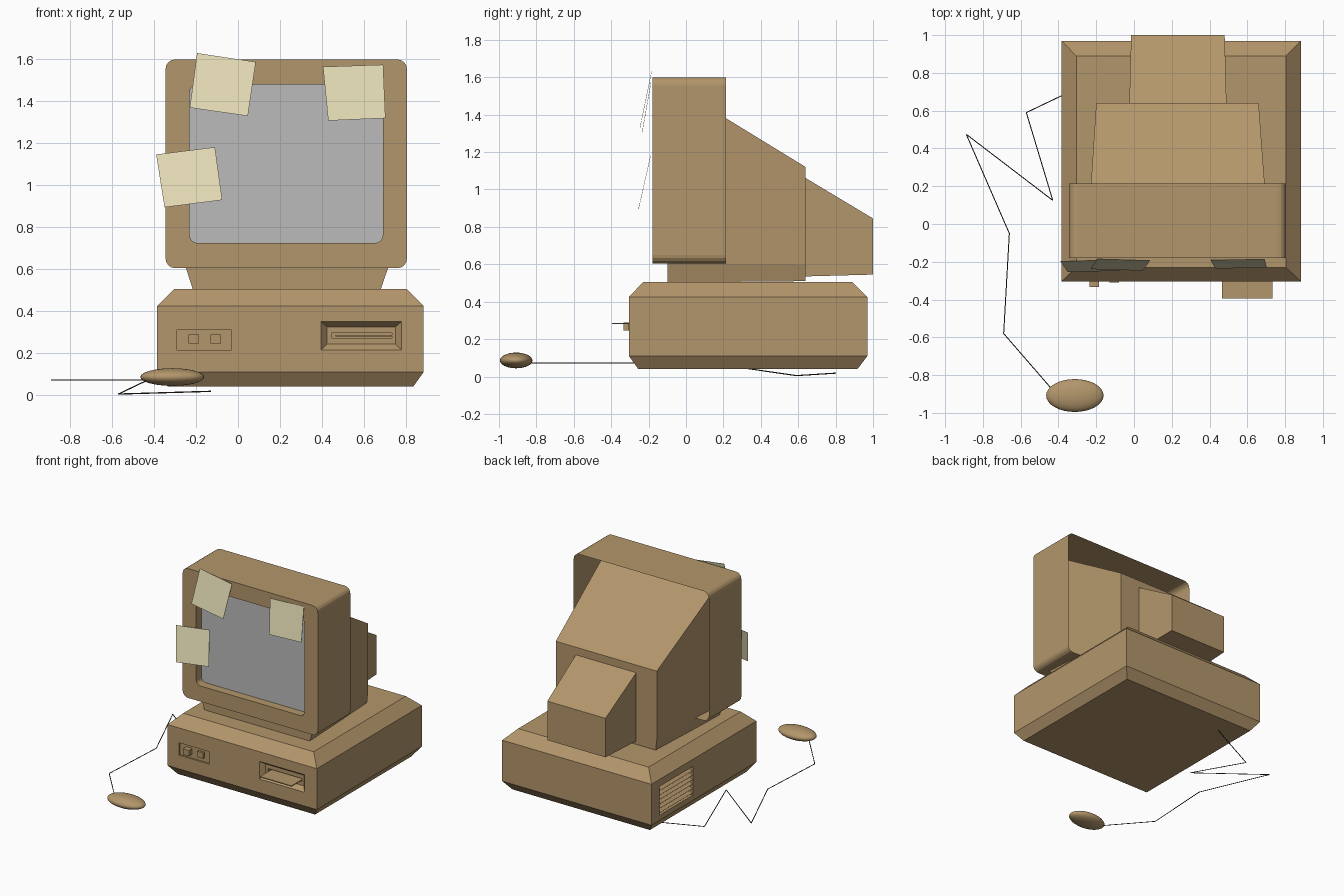
import bpy, bmesh, math
from mathutils import Vector, Matrix

if "Cube" in bpy.data.objects:
    bpy.data.objects.remove(bpy.data.objects["Cube"])


def material(name, rgb):
    m = bpy.data.materials.new(name)
    m.diffuse_color = (*rgb, 1)
    m.use_nodes = True
    m.node_tree.nodes["Principled BSDF"].inputs["Base Color"].default_value = m.diffuse_color
    return m


TAN = material("tan plastic", (0.45, 0.305, 0.147))
GREY = material("screen grey", (0.5, 0.5, 0.5))
PAPER = material("pale yellow paper", (0.79, 0.72, 0.47))
DARK = material("dark cord", (0.06, 0.055, 0.05))


def add_object(name, bm, *mats):
    me = bpy.data.meshes.new(name)
    bm.to_mesh(me)
    bm.free()
    ob = bpy.data.objects.new(name, me)
    bpy.context.collection.objects.link(ob)
    for m in mats:
        me.materials.append(m)
    return ob


def loft(name, rings, mats=(TAN,), start=True, end_mat=0):
    """Skin rings of points; rings run counter-clockwise seen from the last one."""
    bm = bmesh.new()
    vs = [[bm.verts.new(p) for p in r] for r in rings]
    n = len(vs[0])
    for a, b in zip(vs, vs[1:]):
        for i in range(n):
            j = (i + 1) % n
            bm.faces.new((a[i], a[j], b[j], b[i]))
    if start:
        bm.faces.new(vs[0][::-1])
    bm.faces.new(vs[-1]).material_index = end_mat
    return add_object(name, bm, *mats)


def rect_xz(x0, x1, z0, z1, y):
    return [(x0, y, z0), (x1, y, z0), (x1, y, z1), (x0, y, z1)]


def rect_xy(x0, x1, y0, y1, z):
    return [(x0, y0, z), (x1, y0, z), (x1, y1, z), (x0, y1, z)]


def round_rect(x0, x1, z0, z1, r, y, seg=4):
    pts = []
    for k, (cx, cz) in enumerate([(x1 - r, z0 + r), (x1 - r, z1 - r),
                                  (x0 + r, z1 - r), (x0 + r, z0 + r)]):
        for s in range(seg + 1):
            a = math.radians(-90 + 90 * k + 90 * s / seg)
            pts.append((cx + r * math.cos(a), y, cz + r * math.sin(a)))
    return pts


def box(name, x0, x1, y0, y1, z0, z1, mat=TAN):
    return loft(name, [rect_xy(x0, x1, y0, y1, z0), rect_xy(x0, x1, y0, y1, z1)], (mat,))


def cut(target, cutter):
    cutter.hide_render = True
    cutter.hide_viewport = True
    mod = target.modifiers.new(cutter.name, 'BOOLEAN')
    mod.operation = 'DIFFERENCE'
    mod.solver = 'EXACT'
    mod.object = cutter


# Computer case with chamfered top and bottom
case = loft("computer_case", [
    rect_xy(-.335, .835, -.255, .917, .04),
    rect_xy(-.385, .885, -.305, .97, .11),
    rect_xy(-.385, .885, -.305, .97, .425),
    rect_xy(-.305, .805, -.23, .89, .505)])

# Recesses: switch panel, disk drive with slot, side vent
cut(case, box("switch_panel_cutter", -.29, -.03, -.35, -.293, .215, .31))
cut(case, loft("drive_recess_cutter", [
    rect_xz(.425, .75, .243, .325, -.27),
    rect_xz(.395, .78, .215, .35, -.305),
    rect_xz(.395, .78, .215, .35, -.34)]))
cut(case, box("drive_slot_cutter", .445, .735, -.3, -.24, .273, .295))
cut(case, box("vent_cutter", -.45, -.335, .465, .87, .15, .37))

# Switches and the half-inserted disk
box("switch_out", -.235, -.185, -.333, -.29, .245, .29)
box("switch_in", -.13, -.08, -.31, -.29, .245, .29)
box("floppy_disk", .465, .733, -.395, -.24, .28, .287)

# Slanted vent slats
for i in range(6):
    z = .175 + i * .034
    ring = [(-.38, z - .012), (-.376, z - .016), (-.335, z + .012), (-.339, z + .016)]
    loft(f"vent_slat_{i + 1}", [[(x, y, h) for x, h in ring] for y in (.87, .465)])

# Monitor front shell, open at the back, with a recessed screen
loft("monitor_shell", [
    round_rect(-.345, .805, .605, 1.6, .045, .215),
    round_rect(-.345, .805, .605, 1.6, .045, -.18),
    round_rect(-.23, .69, .725, 1.48, .035, -.18),
    round_rect(-.23, .69, .725, 1.48, .035, -.115)],
    (TAN, GREY), start=False, end_mat=1)


# Tapered picture tube cover, running down to the case as a stand
def tube_ring(y, xs, xb, top, low, mid):
    return [(xb[0], y, low), (xb[1], y, low), (xs[1], y, mid),
            (xs[1], y, top), (xs[0], y, top), (xs[0], y, mid)]


loft("monitor_back", [
    tube_ring(.64, (-.2, .66), (-.19, .65), 1.12, .51, .6),
    tube_ring(-.1, (-.248, .715), (-.215, .68), 1.573, .503, .605)])
loft("monitor_rear_box", [
    rect_xz(-.015, .48, .545, .845, 1.0),
    rect_xz(-.025, .49, .535, 1.067, .63)])


# Sticky notes hanging away from the bezel
def note(name, corners, y_top, y_low):
    zs = [c[1] for c in corners]
    hi, lo = max(zs), min(zs)
    pts = [Vector((x, y_low + (y_top - y_low) * (z - lo) / (hi - lo), z)) for x, z in corners]
    back = [p + Vector((0, .002, 0)) for p in pts]
    loft(name, [back, pts], (PAPER,))


note("note_top_left", [(-.23, 1.37), (.047, 1.33), (.085, 1.588), (-.195, 1.63)], -.185, -.247)
note("note_top_right", [(.43, 1.308), (.703, 1.32), (.692, 1.575), (.405, 1.565)], -.188, -.235)
note("note_left", [(-.35, .895), (-.075, .93), (-.11, 1.182), (-.39, 1.147)], -.19, -.255)

# Mouse
bm = bmesh.new()
bmesh.ops.create_uvsphere(bm, u_segments=32, v_segments=16, radius=1)
bmesh.ops.transform(bm, verts=bm.verts, matrix=Matrix.Translation((-.313, -.908, .086))
                    @ Matrix.Diagonal((.152, .087, .042, 1)))
for f in bm.faces:
    f.smooth = True
add_object("mouse", bm, TAN)

# Mouse cord, one thin tube per straight run
path = [(-.43, -.88, .072), (-.69, -.58, .072), (-.66, -.05, .072), (-.888, .475, .072),
        (-.43, .125, .072), (-.57, .59, .005), (-.13, .8, .018)]
bm = bmesh.new()
for a, b in zip(path, path[1:]):
    a, b = Vector(a), Vector(b)
    rot = (b - a).to_track_quat('Z', 'Y').to_matrix().to_4x4()
    bmesh.ops.create_cone(bm, cap_ends=True, segments=6, radius1=.003, radius2=.003,
                          depth=(b - a).length,
                          matrix=Matrix.Translation((a + b) / 2) @ rot)
add_object("mouse_cord", bm, DARK)
